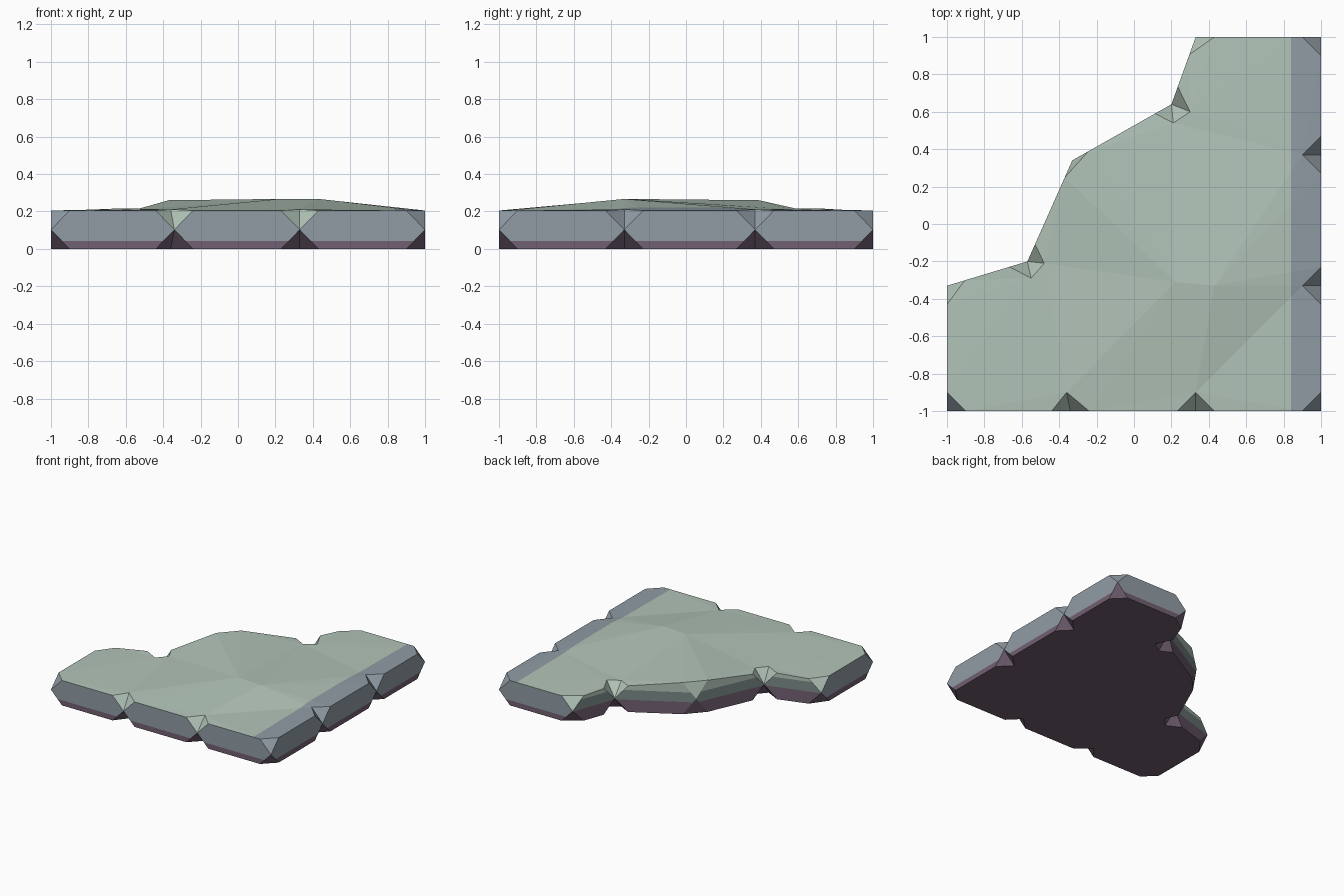
import bpy, bmesh
from mathutils import Vector
from mathutils.geometry import delaunay_2d_cdt

if "Cube" in bpy.data.objects:
    bpy.data.objects.remove(bpy.data.objects["Cube"])

GREEN, SLATE, PURPLE, MOSS = range(4)
COLOURS = [("pale_green", (0.445, 0.552, 0.479)), ("slate_grey", (0.283, 0.333, 0.376)),
           ("dusk_purple", (0.165, 0.115, 0.165)), ("moss_slate", (0.200, 0.262, 0.250))]
H, CUT = 0.205, 0.1

# Outline nodes, counter-clockwise: position, top height, inner notch points, notch colour
NODES = [
    ((-1, -1), H, [], SLATE),
    ((-.34, -1), H, [(-.36, -.9)], GREEN),
    ((.33, -1), H, [(.33, -.9)], GREEN),
    ((1, -1), H, [], SLATE),
    ((1, -.33), H, [(.9, -.33)], SLATE),
    ((1, .37), H, [(.9, .37)], SLATE),
    ((1, 1), H, [], SLATE),
    ((.33, 1), H, [], GREEN),
    ((.2, .64), H + .01, [(.3, .6), (.21, .54)], GREEN),
    ((-.33, .34), .26, [], GREEN),
    ((-.57, -.2), H + .01, [(-.48, -.21), (-.55, -.29)], GREEN),
    ((-1, -.33), H, [], GREEN),
]
CLIFF = {7, 8, 9, 10}      # walls starting at these nodes form the cliff
PEAKS = [(.22, -.31, .267), (.43, -.33, .267)]

bm = bmesh.new()


def face(verts, mat):
    f = bm.faces.new(verts)
    f.material_index = mat
    return f


# Notched nodes: a mid point with facets fanning up and down
cols = []
n = len(NODES)
for i, (p, top, inner, mat) in enumerate(NODES):
    p = Vector(p)
    a = p + (Vector(NODES[i - 1][0]) - p).normalized() * CUT
    b = p + (Vector(NODES[(i + 1) % n][0]) - p).normalized() * CUT
    ring = [a] + [Vector(q) for q in inner] + [b]
    if len(inner) == 1:
        zs = [top, top + .006, top]
    else:
        zs = [top] * len(ring)
    mid = bm.verts.new((p.x, p.y, top / 2))
    up = [bm.verts.new((q.x, q.y, z)) for q, z in zip(ring, zs)]
    low = [bm.verts.new((q.x, q.y, 0)) for q in ring]
    for k in range(len(ring) - 1):
        face((mid, up[k + 1], up[k]), mat)
        face((mid, low[k], low[k + 1]), PURPLE)
    cols.append((mid, up, low))

# Six-sided walls between nodes
walls, cliffs = [], []
for i in range(n):
    m0, u0, l0 = cols[i]
    m1, u1, l1 = cols[(i + 1) % n]
    f = face((m0, l0[-1], l1[0], m1, u1[0], u0[-1]), SLATE)
    (cliffs if i in CLIFF else walls).append(f)

# Flat base and faceted domed top
face([v for c in cols for v in c[2]][::-1], PURPLE)
rim = [v for c in cols for v in c[1]]
pts = rim + [bm.verts.new(p) for p in PEAKS]
m = len(rim)
res = delaunay_2d_cdt([v.co.xy for v in pts], [(m, m + 1)], [list(range(m))], 1, 1e-5)
tops = []
for tri in res[2]:
    tops.append(face([pts[res[3][k][0]] for k in tri], GREEN))


def paint_split(faces, co, no, above=None, below=None):
    """Cut faces along a plane and colour either side; returns all pieces."""
    geom = list({g for f in faces for g in [f, *f.edges, *f.verts]})
    out = bmesh.ops.bisect_plane(bm, geom=geom, plane_co=co, plane_no=no, dist=1e-5)
    pieces = [g for g in out["geom"] if isinstance(g, bmesh.types.BMFace)]
    pieces = list(set(pieces) | {f for f in faces if f.is_valid})
    for f in pieces:
        side = (f.calc_center_median() - Vector(co)).dot(Vector(no))
        mat = above if side > 0 else below
        if mat is not None:
            f.material_index = mat
    return pieces


# Slate strip on the right, dark foot on the walls, three bands on the cliff
paint_split(tops, (.84, 0, 0), (1, 0, 0), above=SLATE)
paint_split(walls, (0, 0, .042), (0, 0, 1), below=PURPLE)
cliffs = paint_split(cliffs, (0, 0, .18), (0, 0, 1), GREEN, MOSS)
paint_split(cliffs, (0, 0, .10), (0, 0, 1), below=PURPLE)

bmesh.ops.recalc_face_normals(bm, faces=bm.faces[:])
mesh = bpy.data.meshes.new("ground_slab")
for name, rgb in COLOURS:
    mat = bpy.data.materials.new(name)
    mat.diffuse_color = (*rgb, 1)
    mat.use_nodes = True
    mat.node_tree.nodes["Principled BSDF"].inputs["Base Color"].default_value = mat.diffuse_color
    mesh.materials.append(mat)
bm.to_mesh(mesh)
bm.free()
bpy.context.collection.objects.link(bpy.data.objects.new("ground_slab", mesh))
